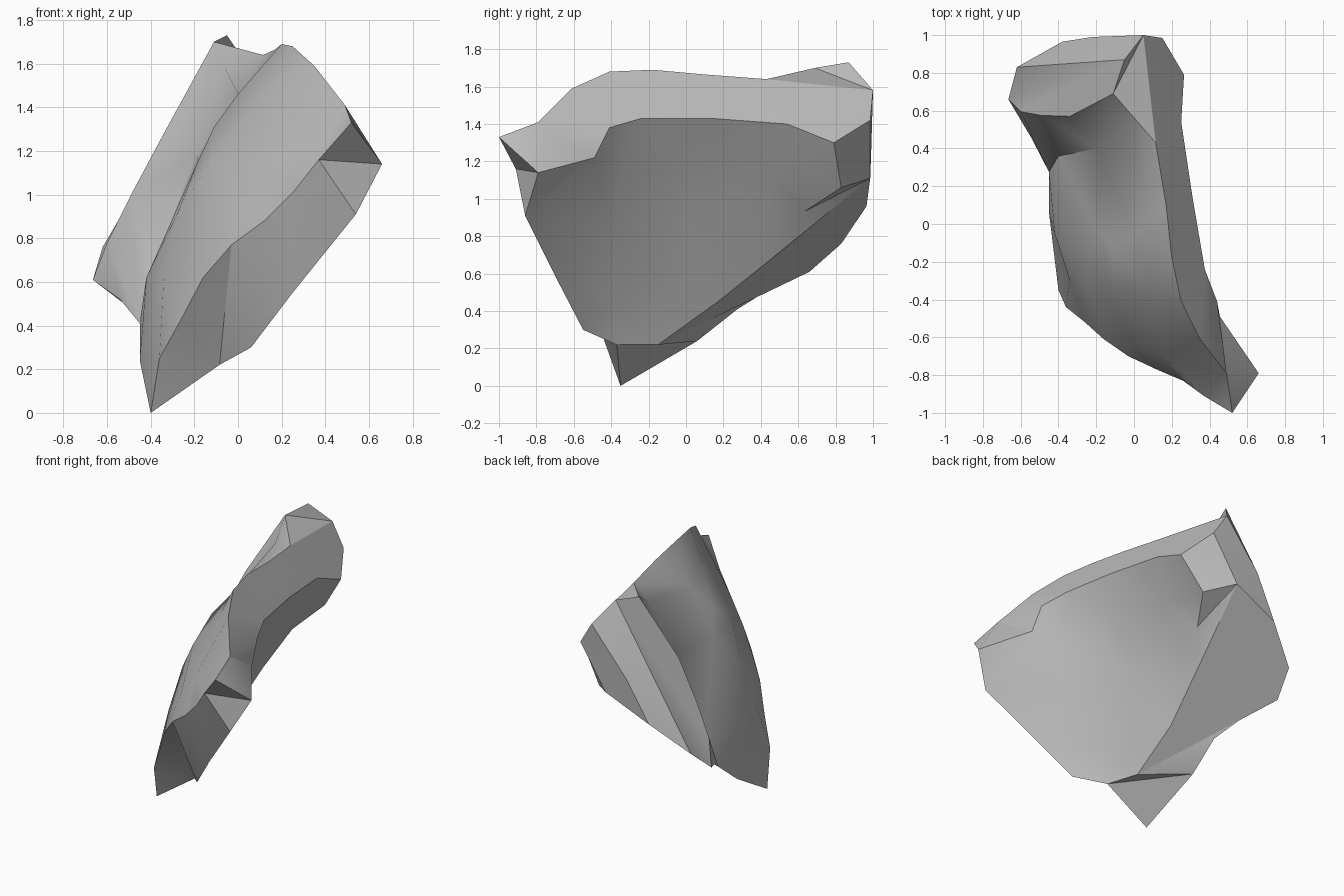
import bpy
import bmesh
import math
from mathutils import Vector
from mathutils.geometry import delaunay_2d_cdt

default_cube = bpy.data.objects.get("Cube")
if default_cube:
    bpy.data.objects.remove(default_cube, do_unlink=True)


def path(*points):
    return [Vector(p) for p in points]


# Corner points shared by several edges
foot, = path((-.40, -.35, 0))
tip, = path((.52, -1, 1.33))
tip_low, = path((.66, -.79, 1.14))

# Broken edges of the convex outer skin
outer_front = [foot] + path((-.36, -.44, .25), (-.26, -.52, .43), (-.16, -.61, .62),
                            (-.03, -.70, .77), (.12, -.77, .88), (.26, -.83, 1.02),
                            (.37, -.91, 1.16))
outer_top = path((.49, -.79, 1.41), (.35, -.61, 1.59), (.25, -.41, 1.68),
                 (.20, -.18, 1.69), (.17, .10, 1.665), (.115, .43, 1.64))
step_low = path((-.06, .51, 1.58), (-.19, .40, 1.18), (-.40, .36, .63), (-.45, .275, .41))
bottom_outer = [foot] + path((-.45, .06, .24), (-.45, .275, .41), (-.54, .45, .52),
                             (-.665, .66, .61), (-.62, .83, .76), (-.38, .965, .96),
                             (-.05, .985, 1.11))

# Raised rim at the back
rim_front = path((-.11, .69, 1.70), (-.34, .57, 1.28), (-.49, .575, 1.0), (-.60, .595, .78))
rim_peak, rim_back, rim_bulge = path((-.05, .87, 1.73), (.05, 1, 1.58), (-.22, .99, 1.25))

# Broken edges of the hollow inner skin
inner_top = path((.455, -.49, 1.22), (.44, -.41, 1.38), (.375, -.24, 1.43), (.31, .14, 1.43),
                 (.25, .54, 1.40), (.265, .79, 1.30), (.15, .985, 1.42))
inner_back = path((.11, .83, 1.06), (-.01, .63, .93))
inner_bottom = path((-.085, -.37, .22), (-.155, -.15, .22), (-.17, .17, .45), (-.125, .47, .69))
inner_front = [inner_bottom[0]] + path((.06, -.55, .30), (.25, -.68, .55), (.54, -.86, .91))

# Swell of the two skins
outer_swell = path((-.34, -.30, .62), (-.42, -.05, .62), (0, -.65, .95), (.15, -.70, 1.14),
                   (-.27, -.24, .93), (-.12, -.34, 1.16), (-.185, -.05, 1.15),
                   (-.11, -.14, 1.31), (0, -.05, 1.46), (.12, -.36, 1.47))
inner_hollow = path((.19, -.40, .85), (.03, 0, .85), (.28, -.35, 1.15), (.17, .05, 1.15),
                    (.10, .45, 1.15), (-.03, -.35, .45), (-.06, -.08, .5))

bm = bmesh.new()


def face(*points):
    bm.faces.new([bm.verts.new(p) for p in points])


def fan(centre, rail):
    for a, b in zip(rail, rail[1:]):
        face(centre, a, b)


def travel(rail):
    """Share of the rail's length reached at each point."""
    reached = [0]
    for a, b in zip(rail, rail[1:]):
        reached.append(reached[-1] + (b - a).length)
    return [r / reached[-1] for r in reached]


def strip(a, b):
    """Triangles joining two rails with different point counts."""
    ta, tb = travel(a), travel(b)
    i = j = 0
    while i < len(a) - 1 or j < len(b) - 1:
        if j == len(b) - 1 or (i < len(a) - 1 and ta[i + 1] <= tb[j + 1]):
            face(a[i], a[i + 1], b[j])
            i += 1
        else:
            face(a[i], b[j + 1], b[j])
            j += 1


def skin(loop, inside):
    """Curved sheet spanning a loop and passing through inside points."""
    points = loop + inside
    turn = Vector((.85, .25, -.45)).to_track_quat('Z', 'Y').inverted()
    flat = [(turn @ p).to_2d() for p in points]
    result = delaunay_2d_cdt(flat, [], [list(range(len(loop)))], 1, 1e-5)
    for tri in result[2]:
        face(*[points[result[3][k][0]] for k in tri])


# Outer and inner skins
skin(outer_front + [tip] + outer_top + step_low + [bottom_outer[1]], outer_swell)
skin([tip_low] + inner_top[:-1] + inner_back + inner_bottom[:0:-1] + inner_front, inner_hollow)

# Front break and pointed tip
fan(inner_front[0], outer_front[:5])
strip(outer_front[4:], inner_front)
face(outer_front[-1], inner_front[-1], tip_low)
face(outer_front[-1], tip_low, tip)
face(tip, tip_low, outer_top[0])
face(tip_low, inner_top[0], outer_top[0])

# Top break
strip(outer_top + [rim_back], inner_top)
face(outer_top[-1], rim_front[0], rim_back)
face(rim_front[0], rim_peak, rim_back)

# Step up to the rim, and the rim itself
face(outer_top[-1], step_low[0], rim_front[0])
strip(step_low, rim_front)
fan(rim_front[-1], bottom_outer[2:5])
strip(rim_front + [bottom_outer[4]], [rim_peak, bottom_outer[5]])
fan(rim_bulge, [rim_back, rim_peak] + bottom_outer[5:7])

# Back break
fan(rim_bulge, [bottom_outer[6], bottom_outer[7], inner_top[-1], rim_back])
fan(bottom_outer[-1], [inner_top[-1], inner_top[-2]] + inner_back + [inner_bottom[-1]])

# Bottom break
strip(bottom_outer, inner_bottom)

bmesh.ops.remove_doubles(bm, verts=bm.verts, dist=.001)
bmesh.ops.recalc_face_normals(bm, faces=bm.faces)
mesh = bpy.data.meshes.new("curved_shard")
bm.to_mesh(mesh)
bm.free()

shard = bpy.data.objects.new("curved_shard", mesh)
bpy.context.collection.objects.link(shard)

grey = bpy.data.materials.new("plain_grey")
grey.use_nodes = True
grey.diffuse_color = (.5, .5, .5, 1)
grey.node_tree.nodes["Principled BSDF"].inputs["Base Color"].default_value = (.5, .5, .5, 1)
mesh.materials.append(grey)

bpy.ops.object.select_all(action='DESELECT')
shard.select_set(True)
bpy.context.view_layer.objects.active = shard
bpy.ops.object.shade_smooth_by_angle(angle=math.radians(32))
